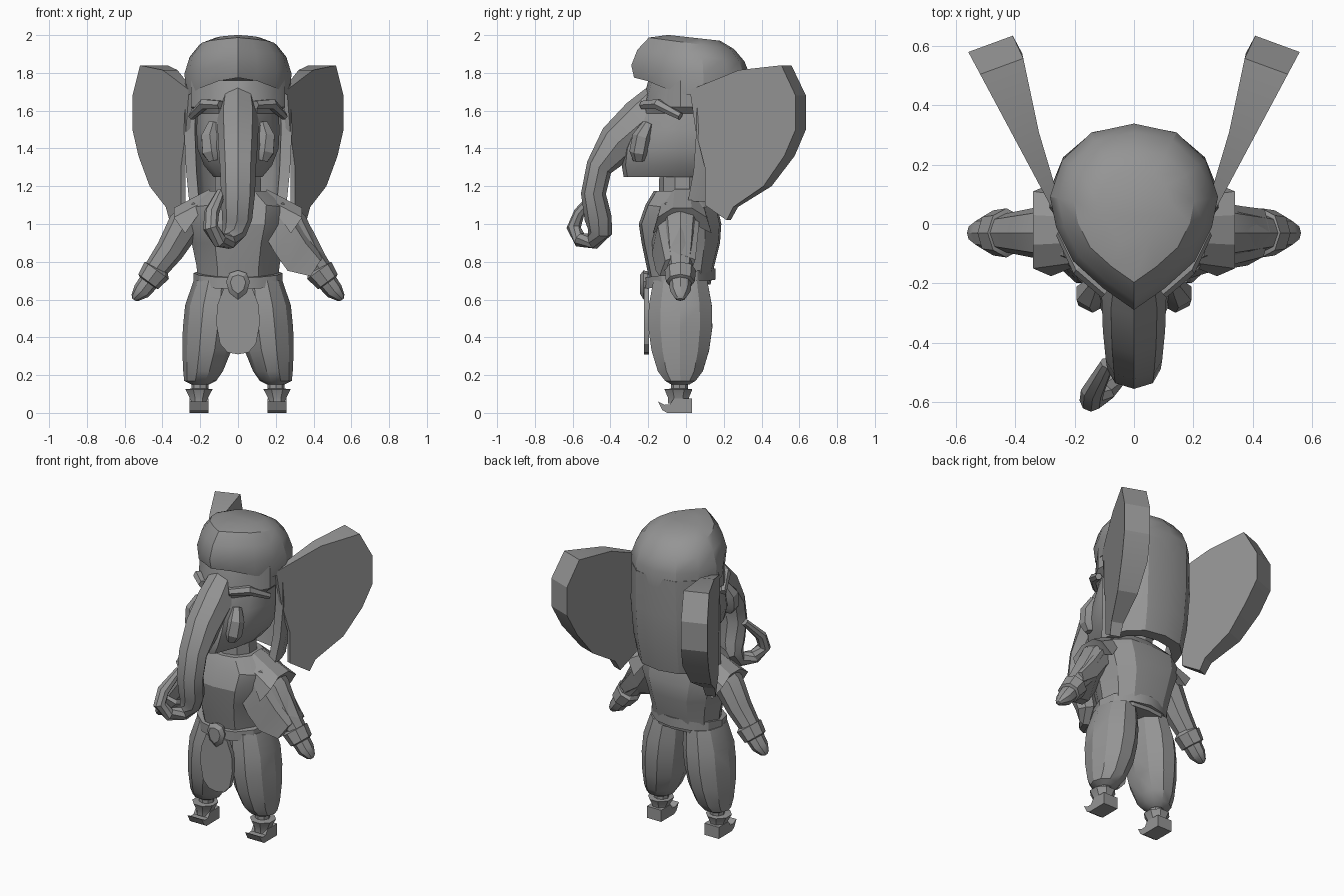
import bpy, bmesh, math
from mathutils import Vector

if "Cube" in bpy.data.objects:
    bpy.data.objects.remove(bpy.data.objects["Cube"])

grey = bpy.data.materials.new("stone_grey")
grey.diffuse_color = (0.3, 0.3, 0.3, 1)
grey.use_nodes = True
grey.node_tree.nodes["Principled BSDF"].inputs["Base Color"].default_value = grey.diffuse_color


def finish(name, bm, angle=28):
    bmesh.ops.recalc_face_normals(bm, faces=bm.faces[:])
    me = bpy.data.meshes.new(name)
    bm.to_mesh(me)
    bm.free()
    ob = bpy.data.objects.new(name, me)
    bpy.context.collection.objects.link(ob)
    me.materials.append(grey)
    bpy.ops.object.select_all(action='DESELECT')
    ob.select_set(True)
    bpy.context.view_layer.objects.active = ob
    bpy.ops.object.shade_smooth_by_angle(angle=math.radians(angle))
    return ob


def loft(name, rings, sx=1, angle=28):
    """Skin closed rings of equal length and cap both ends."""
    bm = bmesh.new()
    vs = [[bm.verts.new((p[0] * sx, p[1], p[2])) for p in r] for r in rings]
    n = len(vs[0])
    for a, b in zip(vs, vs[1:]):
        for i in range(n):
            j = (i + 1) % n
            bm.faces.new((a[i], a[j], b[j], b[i]))
    bm.faces.new(vs[0])
    bm.faces.new(vs[-1])
    return finish(name, bm, angle)


def oval(cx, cy, z, rx, ry, n=10, phase=0.0):
    return [(cx + rx * math.sin(phase + math.tau * i / n),
             cy - ry * math.cos(phase + math.tau * i / n), z) for i in range(n)]


def tube(name, path, ref, n=8, sx=1):
    """path rows: x, y, z, radius along ref, radius across."""
    pts = [Vector(p[:3]) for p in path]
    ref, rings = Vector(ref), []
    for i, p in enumerate(pts):
        t = (pts[min(i + 1, len(pts) - 1)] - pts[max(i - 1, 0)]).normalized()
        u = (ref - t * ref.dot(t)).normalized()
        w = t.cross(u)
        rings.append([p + u * path[i][3] * math.sin(math.tau * k / n)
                      + w * path[i][4] * math.cos(math.tau * k / n) for k in range(n)])
    return loft(name, rings, sx)


def half_ring(half):
    """Mirror a half outline that starts and ends on x = 0."""
    return half + [(-x, y, z) for x, y, z in reversed(half[1:-1])]


# cap: pointed front, rim dips at the sides
outline = [(0, -.27), (.10, -.2), (.2, -.11), (.255, 0), (.275, .1), (.235, .22), (.14, .31), (0, .34)]
rim_drop = [.08, .065, .03, 0, 0, 0, 0, 0]


def cap_ring(s, z, cy, slope, drop=0):
    return half_ring([(x * s, cy + (y - .05) * s, z - slope * (y - .05) + drop * d)
                      for (x, y), d in zip(outline, rim_drop)])


loft("cap", [cap_ring(.92, 1.70, .045, .03, 1), cap_ring(1.0, 1.685, .045, .03, 1),
             cap_ring(1.03, 1.80, .04, .05, .3), cap_ring(.93, 1.89, .04, .1),
             cap_ring(.74, 1.955, .04, .1), cap_ring(.45, 1.985, .05, .05)])

# head: wedge narrowing towards the trunk and jaw
def head_ring(z, w, front, back, fw):
    return half_ring([(0, front, z), (fw, front + .02, z), (w * .8, front * .55 + .01, z),
                      (w, -.03, z), (w * .95, back * .7, z), (w * .6, back, z), (0, back, z)])


loft("head", [head_ring(1.25, .13, -.33, .10, .05), head_ring(1.31, .18, -.34, .12, .08),
              head_ring(1.40, .215, -.33, .16, .1), head_ring(1.50, .22, -.29, .22, .1),
              head_ring(1.585, .215, -.23, .25, .1), head_ring(1.62, .25, -.235, .27, .1),
              head_ring(1.76, .25, -.2, .27, .09)])

# trunk with curled tip
tube("trunk", [(0, -.12, 1.68, .09, .09), (0, -.22, 1.55, .11, .13), (0, -.36, 1.43, .105, .11),
               (0, -.46, 1.30, .095, .07), (0, -.49, 1.16, .09, .066), (-.005, -.465, 1.03, .08, .072),
               (-.02, -.455, .96, .065, .065), (-.05, -.49, .91, .045, .045),
               (-.10, -.56, .915, .042, .04), (-.145, -.595, .98, .04, .038),
               (-.14, -.565, 1.06, .04, .03), (-.09, -.47, 1.17, .025, .022)], (1, 0, 0))

# neck cloth hanging down behind the head
arc = [(.275, .06), (.265, .14), (.23, .23), (.14, .31), (0, .335)]
arc = arc + [(-x, y) for x, y in reversed(arc[:-1])]


def cloth_ring(s, z, dy):
    outer = [(x * s, y + dy, z) for x, y in arc]
    return outer + [(x * .8 * s, y * .72 + dy + .02, z) for x, y in reversed(arc)]


loft("neck_cloth", [cloth_ring(1, 1.74, 0), cloth_ring(1.04, 1.5, -.005),
                    cloth_ring(1.0, 1.28, -.02), cloth_ring(.94, 1.12, -.05)])

# torso
def torso_ring(z, w, f, b, wz=0):
    return half_ring([(0, f, z), (w * .5, f + .015, z), (w * .85, f * .5, z + wz * .6), (w, -.03, z + wz),
                      (w * .85, b * .55, z + wz * .6), (w * .5, b - .01, z), (0, b, z)])


loft("torso", [torso_ring(.68, .21, -.19, .13), torso_ring(.78, .22, -.21, .15),
               torso_ring(.9, .245, -.235, .18), torso_ring(1.0, .285, -.25, .187),
               torso_ring(1.10, .3, -.215, .165, -.02), torso_ring(1.175, .17, -.17, .1)])
loft("neck", [oval(0, -.02, 1.12, .13, .125), oval(0, -.02, 1.3, .125, .12)])

# belt, buckle and front cloth
def belt_ring(s, z):
    return [(x, y, z + y * .13) for x, y, _ in oval(0, -.035, 0, .235 * s, .19 * s, 12)]


loft("belt", [belt_ring(.8, .685), belt_ring(1, .685), belt_ring(1, .745), belt_ring(.8, .745)])


def plate(name, half, y0, y1, tilt=0, z0=0):
    front = half_ring([(x, y0 + tilt * (z - z0), z) for x, z in half])
    loft(name, [front, [(x, y + y1 - y0, z) for x, y, z in front]])


plate("front_cloth", [(0, .31), (.055, .32), (.095, .365), (.115, .47), (.11, .57), (.075, .66), (0, .67)],
      -.222, -.195)
loft("buckle", [[(x * s, y, .685 + (z - .685) * s) for x, z in
                 [(0, .755), (.045, .74), (.063, .695), (.045, .635), (0, .6), (-.045, .635), (-.063, .695), (-.045, .74)]]
                for s, y in [(.9, -.2), (1, -.225), (.65, -.243)]])

for side, sx in (("left", 1), ("right", -1)):
    # ear: thin at the head, thick at the outer rim
    ear = [(.02, 1.71), (.05, 1.5), (.1, 1.3), (.1, 1.1), (.215, 1.02), (.25, 1.09), (.41, 1.2),
           (.52, 1.36), (.58, 1.5), (.58, 1.68), (.505, 1.84), (.28, 1.815)]

    def ear_face(k):
        r = []
        for y, z in ear:
            t = k * max(.15, min(1, (y - .02) / .5))
            r.append((.27 + (y - .04) * .535 - .15 * t, y + .055 * t, z))
        return r
    loft(side + "_ear", [ear_face(0), ear_face(1)], sx, 20)

    # cheek bulge and brow
    tube(side + "_cheek", [(.13, -.2, 1.53, .03, .03), (.15, -.235, 1.46, .05, .05),
                           (.14, -.25, 1.38, .055, .05), (.13, -.25, 1.335, .03, .03)], (1, 0, 0), 6, sx)
    tube(side + "_brow", [(.09, -.225, 1.63, .025, .03), (.18, -.15, 1.635, .03, .03),
                          (.245, -.03, 1.57, .02, .02)], (0, 0, 1), 6, sx)

    # trouser leg
    loft(side + "_trouser", [oval(x, -.03, z, rx, ry, 10, .31) for x, z, rx, ry in
         [(.2, .15, .045, .05), (.2, .17, .085, .085), (.185, .22, .105, .125), (.165, .33, .13, .16),
          (.152, .45, .14, .178), (.14, .57, .14, .175), (.12, .7, .115, .15)]], sx)
    loft(side + "_ankle", [oval(.2, -.035, z, .045, .045, 8) for z in (.09, .18)], sx)

    # boot with flared cuff and curled toe
    loft(side + "_boot_cuff", [oval(.207, -.04, z, r, r2, 8, math.pi / 8) for z, r, r2 in
                               [(.05, .05, .06), (.08, .053, .06), (.125, .078, .08), (.128, .05, .05)]], sx)
    shape = [(.033, 0), (-.1, 0), (-.125, .015), (-.148, .06), (-.115, .043), (-.085, .045), (-.065, .075), (.033, .075)]
    loft(side + "_boot", [[(x, y, z) for y, z in shape] for x in (.155, .258)], sx)

    # arm, cuff and pointed hand
    tube(side + "_arm", [(.2, -.03, 1.08, .11, .07), (.285, -.03, .99, .095, .09), (.36, -.03, .86, .08, .075),
                         (.45, -.03, .74, .062, .06)], (0, 1, 0), 8, sx)
    tube(side + "_cuff", [(.425, -.03, .765, .06, .06), (.43, -.03, .755, .083, .078),
                          (.475, -.03, .695, .076, .066), (.48, -.03, .688, .05, .045)], (0, 1, 0), 8, sx)
    tube(side + "_hand", [(.46, -.03, .71, .06, .055), (.51, -.03, .645, .055, .048),
                          (.545, -.03, .61, .03, .025), (.553, -.03, .6, .012, .01)], (0, 1, 0), 8, sx)
    # shoulder flap of the vest
    loft(side + "_shoulder", [[(.15, y * .8 - .02, 1.185 - d), (.34, y - .02, 1.085 - d),
                               (.28, y * 1.2 - .02, 1.0 - d)] for y, d in
                              [(-.13, .05), (-.05, 0), (.05, 0), (.13, .05)]], sx)

# wide draped sleeve on one arm only
sleeve = []
for x, z, f, b, lo in [(.24, 1.09, -.15, .08, .18), (.34, 1.06, -.15, .07, .26), (.4, .96, -.13, .06, .25),
                       (.46, .84, -.11, .05, .14)]:
    dx, dz = -.55 * lo, -.83 * lo
    sleeve.append([(x, -.03, z), (x + dx * .3, f, z + dz * .3), (x + dx, f - .03, z + dz),
                   (x + dx, f + .03, z + dz), (x + dx * .6, b * .7, z + dz * .6), (x + dx * .25, b, z + dz * .25)])
loft("draped_sleeve", sleeve)
